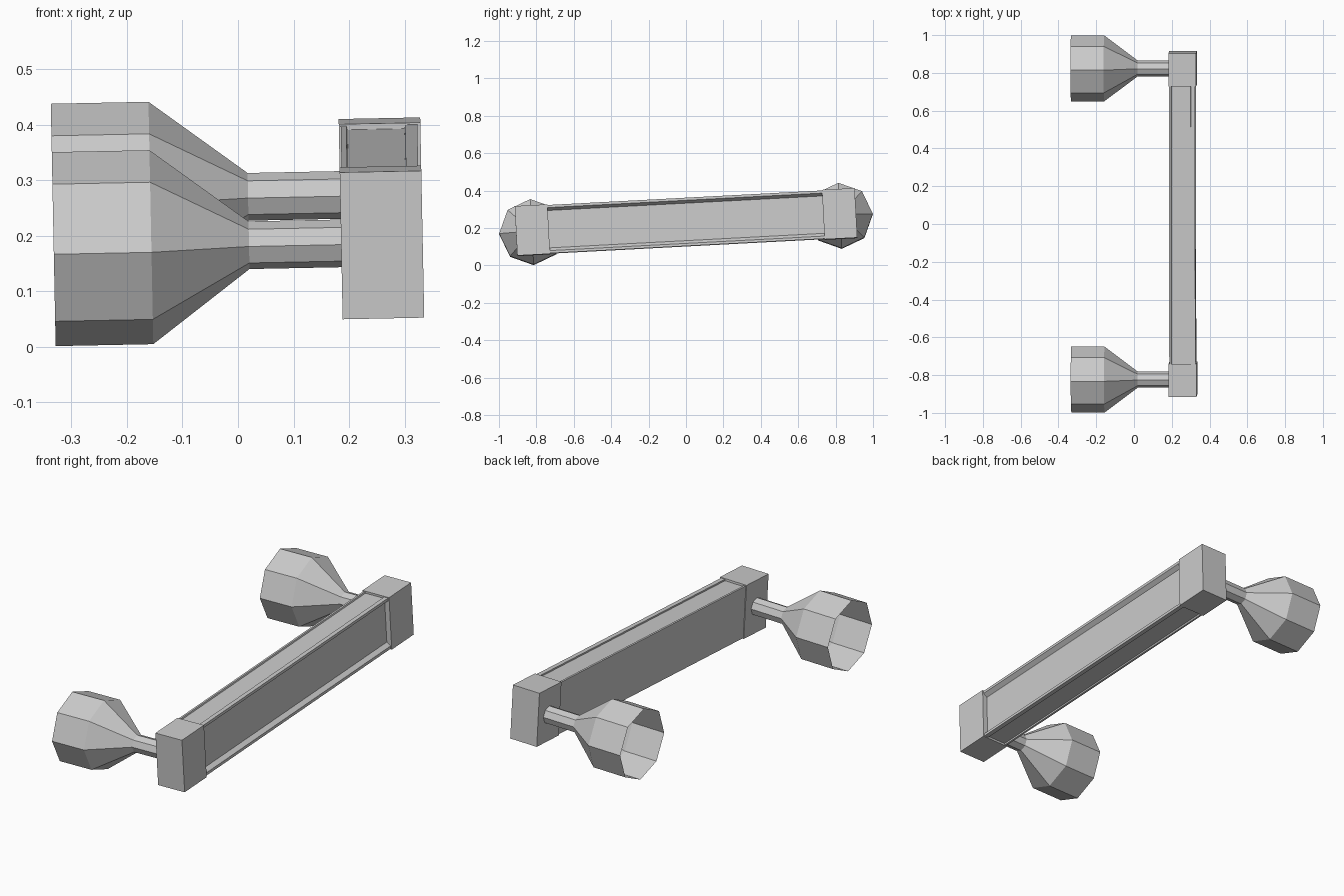
import bpy, bmesh, math
from mathutils import Matrix

cube = bpy.data.objects.get("Cube")
if cube:
    bpy.data.objects.remove(cube, do_unlink=True)

GREY = (0.6, 0.6, 0.6, 1)
mat = bpy.data.materials.new("plain grey")
mat.use_nodes = True
mat.diffuse_color = GREY
mat.node_tree.nodes["Principled BSDF"].inputs["Base Color"].default_value = GREY

# The whole handle leans slightly along and across its length
LEAN = (Matrix.Translation((0, 0, 0.226))
        @ Matrix.Rotation(math.radians(-1.15), 4, 'Y')
        @ Matrix.Rotation(math.radians(3.03), 4, 'X'))
BAR_X, KNOB_Y, BLOCK_Y, BAR_END = 0.2585, 0.825, 0.8225, 0.738


def finish(name, bm):
    bm.transform(LEAN)
    mesh = bpy.data.meshes.new(name)
    bm.to_mesh(mesh)
    bm.free()
    mesh.materials.append(mat)
    obj = bpy.data.objects.new(name, mesh)
    bpy.context.collection.objects.link(obj)


def end_block(name, side):
    bm = bmesh.new()
    bmesh.ops.create_cube(bm, size=1)
    bmesh.ops.scale(bm, vec=(0.147, 0.175, 0.265), verts=bm.verts)
    bmesh.ops.translate(bm, vec=(BAR_X, side * BLOCK_Y, 0), verts=bm.verts)
    finish(name, bm)


def knob(name, side):
    # Open eight-sided cup narrowing into a stem
    bm = bmesh.new()
    rings = []
    for x, r in [(-0.333, 0.175), (-0.157, 0.175), (0.019, 0.043), (0.2, 0.043)]:
        angles = [k * math.tau / 8 for k in range(8)]
        rings.append([bm.verts.new((x, side * KNOB_Y + r * math.cos(a), r * math.sin(a)))
                      for a in angles])
    for a, b in zip(rings, rings[1:]):
        for k in range(8):
            n = (k + 1) % 8
            bm.faces.new((a[k], a[n], b[n], b[k]))
    bm.normal_update()
    bmesh.ops.recalc_face_normals(bm, faces=bm.faces)
    finish(name, bm)


def grip_bar():
    # Cross-section: grooves in the outer side, top and underside
    upper = [(0.048, 0.1), (0.068, 0.115), (0.068, 0.129), (0.046, 0.129),
             (0.045, 0.122), (-0.058, 0.122), (-0.06, 0.129), (-0.07, 0.129)]
    section = upper + [(x, -z) for x, z in reversed(upper)]
    bm = bmesh.new()
    ring = [bm.verts.new((BAR_X + x, -BAR_END, z)) for x, z in section]
    face = bm.faces.new(ring)
    out = bmesh.ops.extrude_face_region(bm, geom=[face])
    moved = [v for v in out["geom"] if isinstance(v, bmesh.types.BMVert)]
    bmesh.ops.translate(bm, vec=(0, 2 * BAR_END, 0), verts=moved)
    bmesh.ops.recalc_face_normals(bm, faces=bm.faces)
    finish("grip_bar", bm)


grip_bar()
for label, side in (("front", -1), ("back", 1)):
    end_block(label + "_end_block", side)
    knob(label + "_knob", side)
